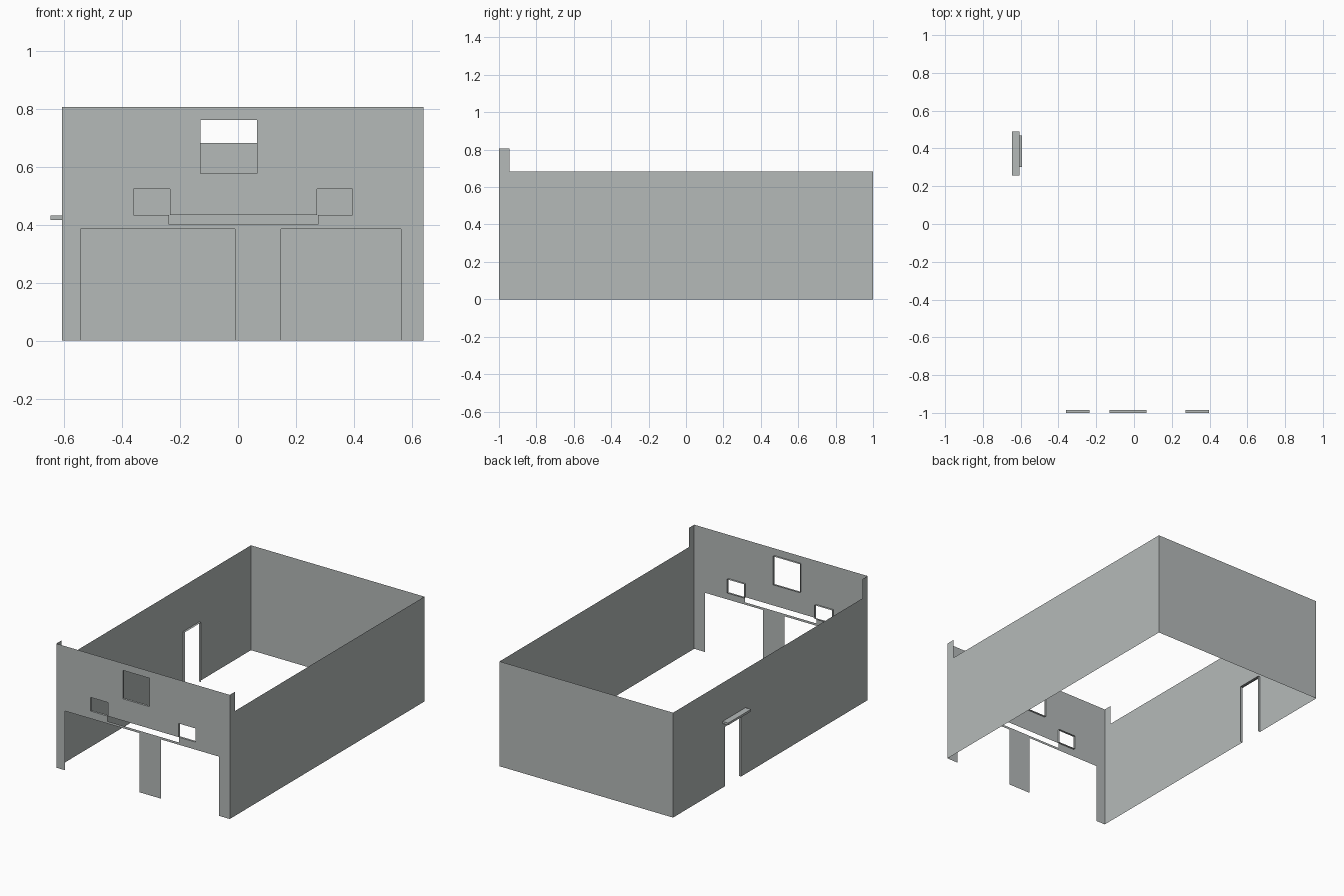
import bpy, bmesh, math
from mathutils import Vector

if "Cube" in bpy.data.objects:
    bpy.data.objects.remove(bpy.data.objects["Cube"])

grey = bpy.data.materials.new("plain grey")
grey.diffuse_color = (0.46, 0.49, 0.485, 1)
grey.use_nodes = True
grey.node_tree.nodes["Principled BSDF"].inputs["Base Color"].default_value = grey.diffuse_color

X0, X1 = -0.607, 0.641        # side wall planes
Y0, Y1 = -1.0, 1.0            # front and back planes
EAVES, PARAPET = 0.682, 0.807
REVEAL = 0.014


def finish(name, bm):
    mesh = bpy.data.meshes.new(name)
    bm.to_mesh(mesh)
    bm.free()
    mesh.materials.append(grey)
    obj = bpy.data.objects.new(name, mesh)
    bpy.context.collection.objects.link(obj)
    return obj


def panel(name, place, outward, solids, openings=()):
    """Single-sided wall: union of solid (u0, u1, z0, z1) areas minus the openings."""
    areas = list(solids) + list(openings)
    us = sorted({u for a in areas for u in a[:2]})
    zs = sorted({z for a in areas for z in a[2:]})
    inside = lambda a, u, z: a[0] < u < a[1] and a[2] < z < a[3]
    bm = bmesh.new()
    for u0, u1 in zip(us, us[1:]):
        for z0, z1 in zip(zs, zs[1:]):
            u, z = (u0 + u1) / 2, (z0 + z1) / 2
            if any(inside(a, u, z) for a in solids) and not any(inside(a, u, z) for a in openings):
                corners = ((u0, z0), (u1, z0), (u1, z1), (u0, z1))
                f = bm.faces.new([bm.verts.new(place(*c)) for c in corners])
                f.normal_update()
                if f.normal.dot(Vector(outward)) < 0:
                    f.normal_flip()
    bmesh.ops.remove_doubles(bm, verts=bm.verts, dist=1e-5)
    return finish(name, bm)


def reveal(name, place, inward, opening, sill=True):
    """Shallow lining running inward around an opening."""
    u0, u1, z0, z1 = opening
    loop = [(u0, z0), (u0, z1), (u1, z1), (u1, z0)]
    if sill:
        loop.append((u0, z0))
    centre = Vector(place((u0 + u1) / 2, (z0 + z1) / 2))
    bm = bmesh.new()
    for a, b in zip(loop, loop[1:]):
        pa, pb = Vector(place(*a)), Vector(place(*b))
        d = Vector(inward) * REVEAL
        f = bm.faces.new([bm.verts.new(p) for p in (pa, pb, pb + d, pa + d)])
        f.normal_update()
        if f.normal.dot(centre - pa) < 0:
            f.normal_flip()
    bmesh.ops.remove_doubles(bm, verts=bm.verts, dist=1e-5)
    return finish(name, bm)


front = lambda u, z: (u, Y0, z)
back = lambda u, z: (u, Y1, z)
left = lambda u, z: (X0, u, z)
right = lambda u, z: (X1, u, z)

# Front wall with garage doorways, sign slot and windows
windows = {
    "upper_window": (-0.129, 0.065, 0.576, 0.761),
    "left_window": (-0.36, -0.235, 0.434, 0.523),
    "right_window": (0.272, 0.396, 0.434, 0.523),
}
slot = (-0.238, 0.276, 0.40, 0.434)
doorways = [(-0.543, -0.01, 0, 0.385), (0.148, 0.562, 0, 0.385)]
panel("front_wall", front, (0, -1, 0), [(X0, X1, 0, PARAPET)],
      [*windows.values(), slot, *doorways])
for name, area in windows.items():
    reveal(name + "_reveal", front, (0, 1, 0), area)

# Side walls with raised parapet returns at the front
side = [(Y0, Y1, 0, EAVES), (Y0, -0.945, EAVES, PARAPET)]
side_door = (0.302, 0.468, 0, 0.387)
panel("right_wall", right, (1, 0, 0), side)
panel("left_wall", left, (-1, 0, 0), side, [side_door])
reveal("side_door_reveal", left, (1, 0, 0), side_door, sill=False)

# Back wall
panel("back_wall", back, (0, 1, 0), [(X0, X1, 0, EAVES)])

# Canopy over the side door
bm = bmesh.new()
bmesh.ops.create_cube(bm, size=1)
bmesh.ops.scale(bm, vec=(0.04, 0.235, 0.014), verts=bm.verts)
bmesh.ops.translate(bm, vec=(X0 - 0.02, 0.373, 0.424), verts=bm.verts)
finish("door_canopy", bm)
